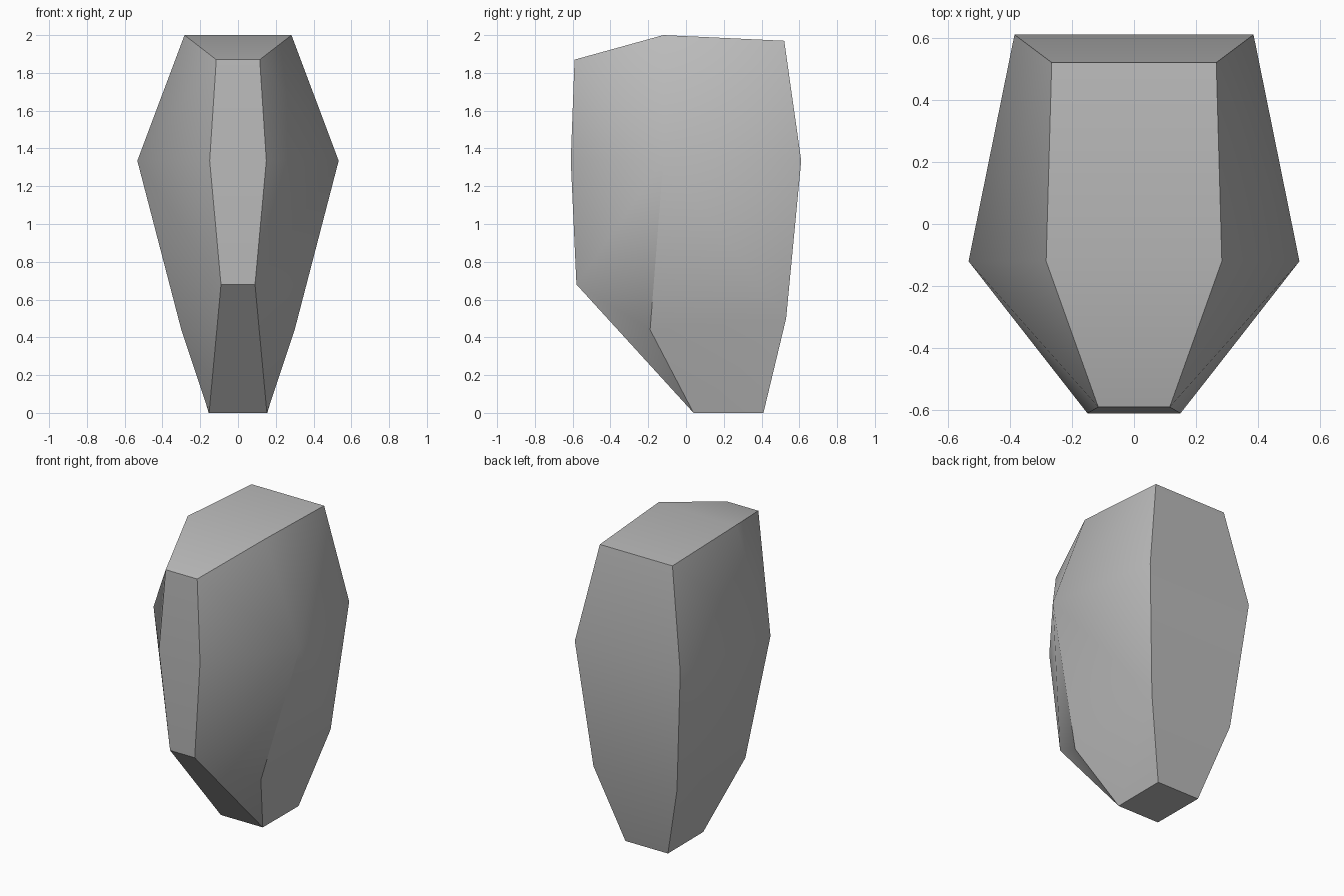
import bpy
import bmesh
import math

cube = bpy.data.objects.get("Cube")
if cube:
    bpy.data.objects.remove(cube, do_unlink=True)

# Stone colour
stone = bpy.data.materials.new("stone grey")
stone.use_nodes = True
grey = (0.5, 0.5, 0.5, 1)
stone.diffuse_color = grey
stone.node_tree.nodes["Principled BSDF"].inputs["Base Color"].default_value = grey

# Left-hand ridge points: half width, depth, height
ridges = {
    "front_top": (0.115, -0.59, 1.87),
    "front_mid": (0.15, -0.61, 1.335),
    "front_low": (0.09, -0.58, 0.68),
    "side_top": (0.283, -0.12, 2.0),
    "side_mid": (0.533, -0.12, 1.335),
    "side_low": (0.30, -0.19, 0.44),
    "back_top": (0.265, 0.52, 1.97),
    "back_mid": (0.385, 0.61, 1.335),
    "back_low": (0.305, 0.53, 0.50),
    "foot_front": (0.153, 0.04, 0.0),
    "foot_back": (0.155, 0.41, 0.0),
}

bm = bmesh.new()
left = {k: bm.verts.new(p) for k, p in ridges.items()}
right = {k: bm.verts.new((-x, y, z)) for k, (x, y, z) in ridges.items()}

# Flank facets fan out from the widest point
rim = ["side_top", "front_top", "front_mid", "front_low", "side_low",
       "back_low", "back_mid", "back_top", "side_top"]
flank = [("side_mid", a, b) for a, b in zip(rim, rim[1:])]
flank += [("side_low", "front_low", "foot_front"),
          ("side_low", "foot_front", "back_low"),
          ("foot_front", "foot_back", "back_low")]
for names in flank:
    for side in (left, right):
        bm.faces.new([side[n] for n in names])

# Bands joining both flanks around the front, top, back and base
loop = ["front_top", "front_mid", "front_low", "foot_front", "foot_back",
        "back_low", "back_mid", "back_top", "side_top", "front_top"]
for a, b in zip(loop, loop[1:]):
    bm.faces.new((left[a], left[b], right[b], right[a]))

bmesh.ops.recalc_face_normals(bm, faces=bm.faces[:])
mesh = bpy.data.meshes.new("faceted_stone")
bm.to_mesh(mesh)
bm.free()
mesh.materials.append(stone)

rock = bpy.data.objects.new("faceted_stone", mesh)
bpy.context.collection.objects.link(rock)
bpy.context.view_layer.objects.active = rock
rock.select_set(True)
bpy.ops.object.shade_smooth_by_angle(angle=math.radians(30))
